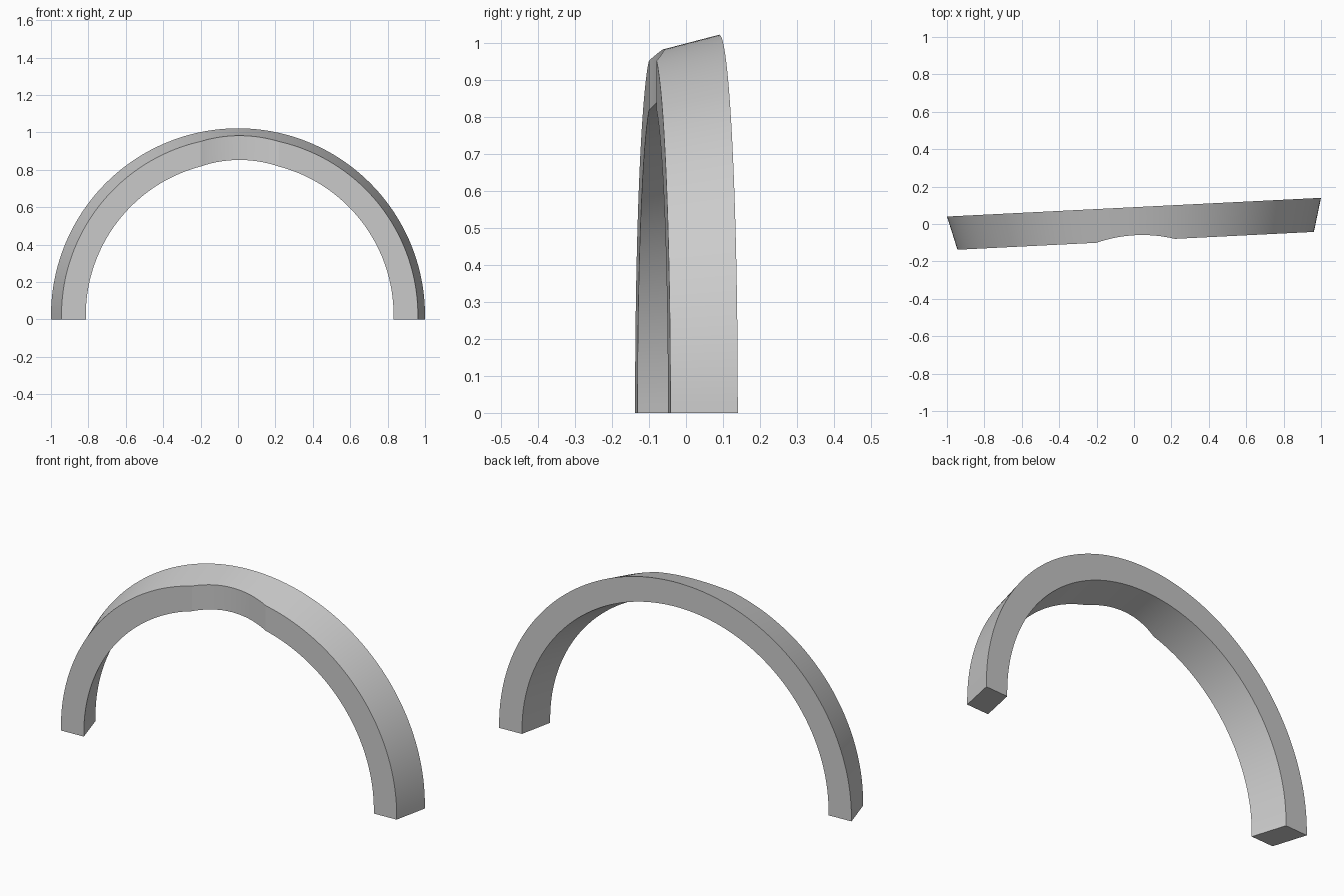
import bpy, bmesh
from math import pi, sin, cos, atan
from mathutils import Matrix

cube = bpy.data.objects.get("Cube")
if cube:
    bpy.data.objects.remove(cube, do_unlink=True)

SEGMENTS = 128
FOOT = 0.021       # short straight foot under each end of the arc
HALF_DEPTH = 0.09
THICKNESS = 0.13
NOTCH_RADIUS = 0.75
NOTCH_DEPTH = 0.03

grey = bpy.data.materials.new("plain grey")
grey.use_nodes = True
grey.diffuse_color = (0.6, 0.6, 0.6, 1)
grey.node_tree.nodes["Principled BSDF"].inputs["Base Color"].default_value = (0.6, 0.6, 0.6, 1)


def add_object(name, bm):
    bmesh.ops.recalc_face_normals(bm, faces=bm.faces)
    mesh = bpy.data.meshes.new(name)
    bm.to_mesh(mesh)
    bm.free()
    mesh.materials.append(grey)
    obj = bpy.data.objects.new(name, mesh)
    bpy.context.collection.objects.link(obj)
    return obj


# Tapered arch: a four-cornered section swept along a half circle
section = [(0.954, -HALF_DEPTH), (1.001, HALF_DEPTH),
           (1.001 - THICKNESS, HALF_DEPTH), (0.954 - THICKNESS, -HALF_DEPTH)]
stations = [(1, 0, 0)]
stations += [(cos(pi * i / SEGMENTS), sin(pi * i / SEGMENTS), FOOT) for i in range(SEGMENTS + 1)]
stations += [(-1, 0, 0)]
bm = bmesh.new()
rings = [[bm.verts.new((r * c, y, r * s + lift)) for r, y in section] for c, s, lift in stations]
for a, b in zip(rings, rings[1:]):
    for i in range(4):
        j = (i + 1) % 4
        bm.faces.new((a[i], a[j], b[j], b[i]))
bm.faces.new(rings[0])
bm.faces.new(rings[-1])
arch = add_object("arch_band", bm)

# Shallow rounded notch in the front of the crown
bm = bmesh.new()
centre_y = -HALF_DEPTH + NOTCH_DEPTH - NOTCH_RADIUS
bmesh.ops.create_cone(bm, cap_ends=True, segments=256, radius1=NOTCH_RADIUS,
                      radius2=NOTCH_RADIUS, depth=0.8,
                      matrix=Matrix.Translation((0, centre_y, 1)))
cutter = add_object("notch_cutter", bm)
cutter.hide_render = True

cut = arch.modifiers.new("notch", "BOOLEAN")
cut.operation = "DIFFERENCE"
cut.solver = "EXACT"
cut.object = cutter
bpy.context.view_layer.objects.active = arch
arch.select_set(True)
bpy.ops.object.modifier_apply(modifier=cut.name)
bpy.data.objects.remove(cutter, do_unlink=True)

# Turn the band slightly about the vertical and centre it
arch.data.transform(Matrix.Translation((0.0045, 0, 0)) @ Matrix.Rotation(atan(0.05), 4, "Z"))
bpy.ops.object.shade_smooth_by_angle(angle=pi / 18)
